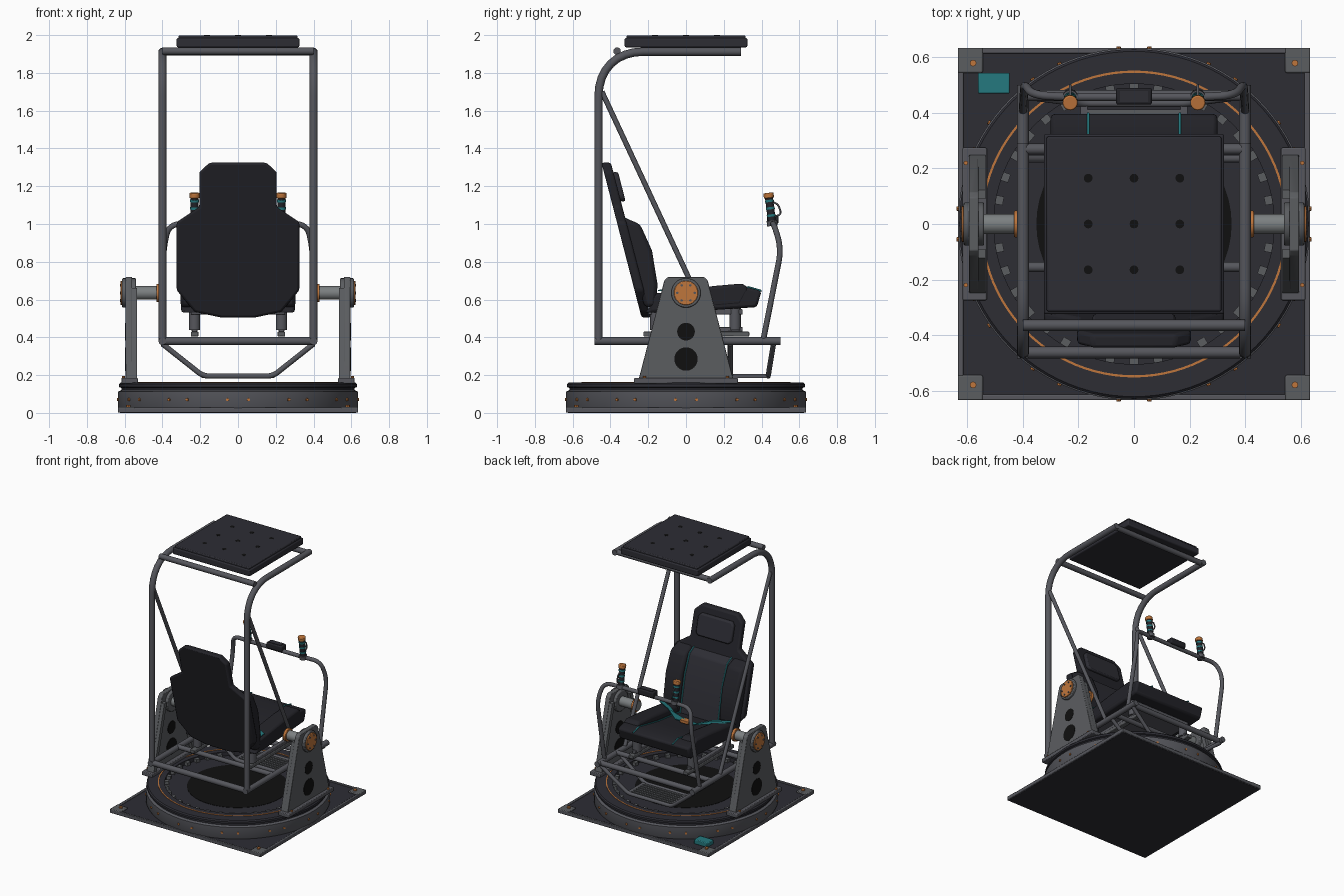
import bpy, bmesh, math
from mathutils import Vector, Matrix

if "Cube" in bpy.data.objects:
    bpy.data.objects.remove(bpy.data.objects["Cube"])

def mat(name, r, g, b):
    m = bpy.data.materials.new(name)
    m.diffuse_color = (r, g, b, 1)
    m.use_nodes = True
    m.node_tree.nodes["Principled BSDF"].inputs["Base Color"].default_value = m.diffuse_color
    return m

FRAME = mat("frame grey", .092, .094, .108)
PLATE = mat("pylon grey", .105, .11, .118)
DARK = mat("dark panel", .026, .026, .034)
SEAT = mat("seat charcoal", .017, .017, .022)
STEEL = mat("light steel", .2, .215, .22)
ORANGE = mat("orange", .52, .18, .045)
TEAL = mat("teal", .018, .19, .21)
BLACK = mat("black", .005, .005, .005)

def finish(name, bm, m, bevel=0):
    bmesh.ops.recalc_face_normals(bm, faces=bm.faces)
    me = bpy.data.meshes.new(name)
    for f in bm.faces:
        f.smooth = True
    bm.to_mesh(me)
    bm.free()
    me.set_sharp_from_angle(angle=math.radians(35))
    me.materials.append(m)
    ob = bpy.data.objects.new(name, me)
    bpy.context.collection.objects.link(ob)
    if bevel:
        b = ob.modifiers.new("bevel", 'BEVEL')
        b.width, b.segments, b.limit_method = bevel, 2, 'ANGLE'
    return ob

def box(name, lo, hi, m, bevel=0):
    bm = bmesh.new()
    lo, hi = Vector(lo), Vector(hi)
    bmesh.ops.create_cube(bm, size=1, matrix=Matrix.Translation((lo + hi) / 2) @ Matrix.Diagonal((*(hi - lo), 1)))
    return finish(name, bm, m, bevel)

def cyl(name, a, b, r, m, n=24, bevel=0):
    bm = bmesh.new()
    a, b = Vector(a), Vector(b)
    q = (b - a).to_track_quat('Z', 'Y').to_matrix().to_4x4()
    bmesh.ops.create_cone(bm, cap_ends=True, segments=n, radius1=r, radius2=r, depth=(b - a).length,
                          matrix=Matrix.Translation((a + b) / 2) @ q)
    return finish(name, bm, m, bevel)

def prism(name, pts, vec, m, bevel=0):
    """extrude a planar 3D outline along vec"""
    bm = bmesh.new()
    f = bm.faces.new([bm.verts.new(p) for p in pts])
    e = bmesh.ops.extrude_face_region(bm, geom=[f])['geom']
    bmesh.ops.translate(bm, vec=vec, verts=[v for v in e if isinstance(v, bmesh.types.BMVert)])
    return finish(name, bm, m, bevel)

def lathe(name, prof, m, n=96):
    bm = bmesh.new()
    vs = [bm.verts.new((r, 0, z)) for r, z in prof]
    es = [bm.edges.new((vs[i], vs[(i + 1) % len(vs)])) for i in range(len(vs))]
    bmesh.ops.spin(bm, geom=vs + es, cent=(0, 0, 0), axis=(0, 0, 1), angle=math.tau, steps=n, use_duplicate=False)
    bmesh.ops.remove_doubles(bm, verts=bm.verts, dist=1e-4)
    return finish(name, bm, m)

def tube(name, pts, r, m, fillet=0, closed=False):
    """round tube along a path whose corners are filleted"""
    pts = [Vector(p) for p in pts]
    path = []
    for i, p in enumerate(pts):
        if not fillet or (not closed and i in (0, len(pts) - 1)):
            path.append(p)
            continue
        a, b = pts[i - 1] - p, pts[(i + 1) % len(pts)] - p
        d = min(fillet, a.length * .49, b.length * .49)
        a, b = p + a.normalized() * d, p + b.normalized() * d
        for k in range(9):
            t = k / 8
            w = 0.83  # rational weight, close to a circular arc
            den = (1 - t) ** 2 + 2 * w * t * (1 - t) + t * t
            path.append((a * (1 - t) ** 2 + p * 2 * w * t * (1 - t) + b * t * t) / den)
    cu = bpy.data.curves.new(name, 'CURVE')
    cu.dimensions, cu.bevel_depth, cu.bevel_resolution, cu.use_fill_caps = '3D', r, 4, True
    sp = cu.splines.new('POLY')
    sp.points.add(len(path) - 1)
    for q, p in zip(sp.points, path):
        q.co = (*p, 1)
    sp.use_cyclic_u = closed
    tmp = bpy.data.objects.new(name + "_path", cu)
    bpy.context.collection.objects.link(tmp)
    me = bpy.data.meshes.new_from_object(tmp.evaluated_get(bpy.context.evaluated_depsgraph_get()))
    bpy.data.objects.remove(tmp)
    bm = bmesh.new()
    bm.from_mesh(me)
    return finish(name, bm, m)

# base plate, rim, corner brackets
box("base_plate", (-.625, -.625, 0), (.625, .625, .022), DARK)
for s in (-1, 1):
    box("plate_edge_x", (s * .625 - .01, -.635, .001), (s * .625 + .01, .635, .028), FRAME, .004)
    box("plate_edge_y", (-.635, s * .625 - .01, .001), (.635, s * .625 + .01, .028), FRAME, .004)
    for t in (-1, 1):
        box("corner_bracket", (s * .59 - .045, t * .59 - .045, .002), (s * .59 + .045, t * .59 + .045, .032), PLATE, .005)
        cyl("corner_bolt", (s * .58, t * .58, .03), (s * .58, t * .58, .042), .012, ORANGE, 8)
box("junction_box", (-.562, .47, .02), (-.448, .545, .055), TEAL, .005)

# turntable ring: grey wall, dark top
ring = lathe("turntable_ring", [(.63, .02), (.635, .03), (.635, .112), (.618, .12), (.618, .132), (.63, .137),
             (.63, .152), (.622, .16), (.505, .16), (.505, .13), (.35, .13), (.35, .02)], FRAME)
ring.data.materials.append(DARK)
for f in ring.data.polygons:
    f.material_index = int(f.center.z > .118)
lathe("orange_track", [(.545, .158), (.553, .158), (.553, .163), (.545, .163)], ORANGE)
cyl("turntable_well", (0, 0, .03), (0, 0, .132), .352, BLACK, 48)
for i in range(36):
    a = math.tau * i / 36
    c, s = math.cos(a), math.sin(a)
    o = box("ring_tooth", (-.014, -.016, -.012), (.014, .016, .012), PLATE)
    o.matrix_world = Matrix.Translation((c * .492, s * .492, .142)) @ Matrix.Rotation(a, 4, 'Z')
for i in range(12):
    for d in (-5, 5):
        a = math.radians(30 * i + d)
        c, s = math.cos(a), math.sin(a)
        cyl("rim_bolt", (c * .63, s * .63, .07), (c * .642, s * .642, .07), .008, ORANGE, 8)

# pylons with hubs and shafts
half = [(.25, .18), (.115, .7), (.095, .72)]
for s in (-1, 1):
    X = lambda x, y, z: (s * x, y, z)
    prism("pylon", [X(.56, y, z) for y, z in half + [(-y, z) for y, z in half[::-1]]], (s * .035, 0, 0), PLATE, .004)
    box("pylon_foot", X(.53, -.275, .155), X(.618, .275, .185), FRAME, .005)
    for t in (-1, 1):
        prism("pylon_rib", [X(.535, t * .25, .18), X(.535, t * .22, .18), X(.535, t * .09, .66), X(.535, t * .122, .66)],
              (s * .03, 0, 0), PLATE)
        for x in (.543, .606):
            cyl("foot_bolt", X(x, t * .22, .18), X(x, t * .22, .194), .008, ORANGE, 8)
    for z, r in ((.43, .047), (.285, .062)):
        cyl("pylon_hole", X(.557, 0, z), X(.597, 0, z), r, BLACK, 24)
    cyl("hub", X(.54, 0, .635), X(.614, 0, .635), .078, PLATE, 32, .006)
    cyl("hub_cap", X(.61, 0, .635), X(.622, 0, .635), .064, ORANGE, 32, .003)
    for i in range(6):
        a = math.tau * i / 6
        y, z = .046 * math.cos(a), .635 + .046 * math.sin(a)
        cyl("hub_bolt", X(.62, y, z), X(.626, y, z), .007, FRAME, 6)
    cyl("shaft", X(.4, 0, .635), X(.56, 0, .635), .036, STEEL, 32)
    cyl("shaft_collar", X(.41, 0, .635), X(.432, 0, .635), .048, ORANGE, 32, .003)

    # cage side: hoop, lower rail, brace
    tube("cage_hoop", [X(.4, -.463, .38), X(.4, -.463, 1.912), X(.4, .29, 1.912)], .022, FRAME, .235)
    tube("lower_rail", [X(.4, -.485, .38), X(.4, .5, .38)], .021, FRAME)
    tube("diagonal_brace", [X(.4, -.445, 1.7), X(.4, .04, .66), X(.4, .17, .38)], .014, FRAME)

    # seat slide rail and posts
    box("slide_rail", X(.21, -.225, .405), X(.25, .335, .43), PLATE, .004)
    box("slide_carriage", X(.215, -.17, .43), X(.245, .3, .455), FRAME, .004)
    for y in (-.16, .26):
        cyl("seat_post", X(.23, y, .44), X(.23, y, .57), .03, FRAME, 20)

    # control grip
    a, b = Vector(X(.23, .458, .99)), Vector(X(.23, .436, 1.165))
    at = lambda t: a.lerp(b, t)
    cyl("grip", at(0), at(.86), .021, SEAT, 20)
    cyl("grip_base", at(0), at(.16), .028, FRAME, 20)
    for t in (.28, .5, .72):
        cyl("grip_band", at(t), at(t + .07), .0235, TEAL, 20)
    cyl("grip_knob", at(.84), at(1), .027, ORANGE, 20, .005)
    tube("grip_trigger", [at(.75), at(.66) + Vector((0, .045, 0)), at(.35) + Vector((0, .055, 0)), at(.25)], .005, FRAME, .02)

# cage and chassis crossbars
for y, z, r in ((-.365, 1.915, .02), (.27, 1.912, .02), (-.463, .38, .021), (.463, .38, .02), (.27, .385, .018), (-.155, .385, .018)):
    tube("crossbar", [(-.4, y, z), (.4, y, z)], r, FRAME)

# roof panel with perforations
box("roof_panel", (-.325, -.325, 1.935), (.325, .325, 1.985), DARK, .008)
box("roof_cap", (-.315, -.315, 1.98), (.315, .315, 1.999), DARK, .006)
for x in (-.165, 0, .165):
    for y in (-.165, 0, .165):
        cyl("roof_hole", (x, y, 1.99), (x, y, 2.0), .016, BLACK, 12)

# footrest
for y0, y1 in ((.463, .435), (.235, .235)):
    tube("footrest_hanger", [(-.4, y0, .365), (-.185, y1, .195), (.185, y1, .195), (.4, y0, .365)], .014, FRAME, .03)
for x in (-.18, .18):
    box("footrest_side", (x - .012, .23, .185), (x + .012, .44, .205), FRAME)
for i in range(6):
    y = .265 + i * .028
    box("footrest_slat", (-.18, y - .008, .19), (.18, y + .008, .205), PLATE)

# handlebar with display box
side = [(.4, .41, .39), (.395, .505, .87), (.365, .465, 1.0), (.25, .458, 1.0)]
tube("handlebar", side + [(-x, y, z) for x, y, z in side[::-1]], .015, FRAME, .09)
box("display_box", (-.065, .43, 1.0), (.065, .49, 1.045), SEAT, .008)
box("display_face", (-.05, .44, 1.042), (.05, .48, 1.048), DARK)

# backrest, sheared back along its height
def back(x, d, z):
    return (x, -.243 - (z - .535) * .259 + d, z)

out = [(.09, .505), (.23, .535), (.325, .65), (.325, 1.01), (.205, 1.09), (.205, 1.275), (.15, 1.325)]
prism("backrest_shell", [back(x, 0, z) for x, z in out + [(-x, z) for x, z in out[::-1]]], (0, .05, 0), SEAT, .012)
centre = [(.03, .56), (.1, .57), (.105, .68), (.115, .86), (.095, 1.0), (.03, 1.04)]
prism("backrest_pad", [back(-.175, d, z) for d, z in centre], (.35, 0, 0), DARK, .012)
bolster = [(.03, .56), (.09, .56), (.13, .68), (.147, .86), (.12, 1.0), (.03, 1.04)]
head = [(.13, 1.12), (.15, 1.14), (.15, 1.25), (.13, 1.275)]
prism("headrest_pad", [back(x, .045, z) for x, z in head + [(-x, z) for x, z in head[::-1]]], (0, .03, 0), DARK, .01)

# seat cushion (side profiles in y, z)
pad = [(-.22, .53), (0, .535), (.375, .56), (.4, .645), (.33, .665), (.1, .62), (-.16, .59)]
prism("seat_cushion", [(-.3, y, z) for y, z in pad], (.6, 0, 0), SEAT, .014)
thigh = [(-.2, .53), (.29, .57), (.335, .655), (.3, .685), (.15, .672), (-.18, .63)]
box("seat_pan", (-.25, -.2, .52), (.25, .3, .55), FRAME, .006)
for s in (-1, 1):
    prism("back_bolster", [back(s * .17, d, z) for d, z in bolster], (s * .135, 0, 0), SEAT, .02)
    prism("thigh_bolster", [(s * .18, y, z) for y, z in thigh], (s * .122, 0, 0), SEAT, .016)
    tube("back_seam", [back(s * .158, d, z) for d, z in centre[1:]], .005, TEAL)
    tube("seat_seam", [(s * .165, y, z + .001) for y, z in pad[:2:-1]], .005, TEAL)

# lap belt and buckle
belt = [(-.3, -.13, .645), (-.18, -.06, .648), (-.08, 0, .62), (.08, 0, .62), (.18, -.06, .648), (.3, -.13, .645)]
prism("lap_belt", [(x, y - .018, z) for x, y, z in belt] + [(x, y + .018, z + .004) for x, y, z in belt[::-1]], (0, 0, .006), TEAL)
box("belt_buckle", (-.035, -.025, .615), (.035, .025, .638), ORANGE, .004)
